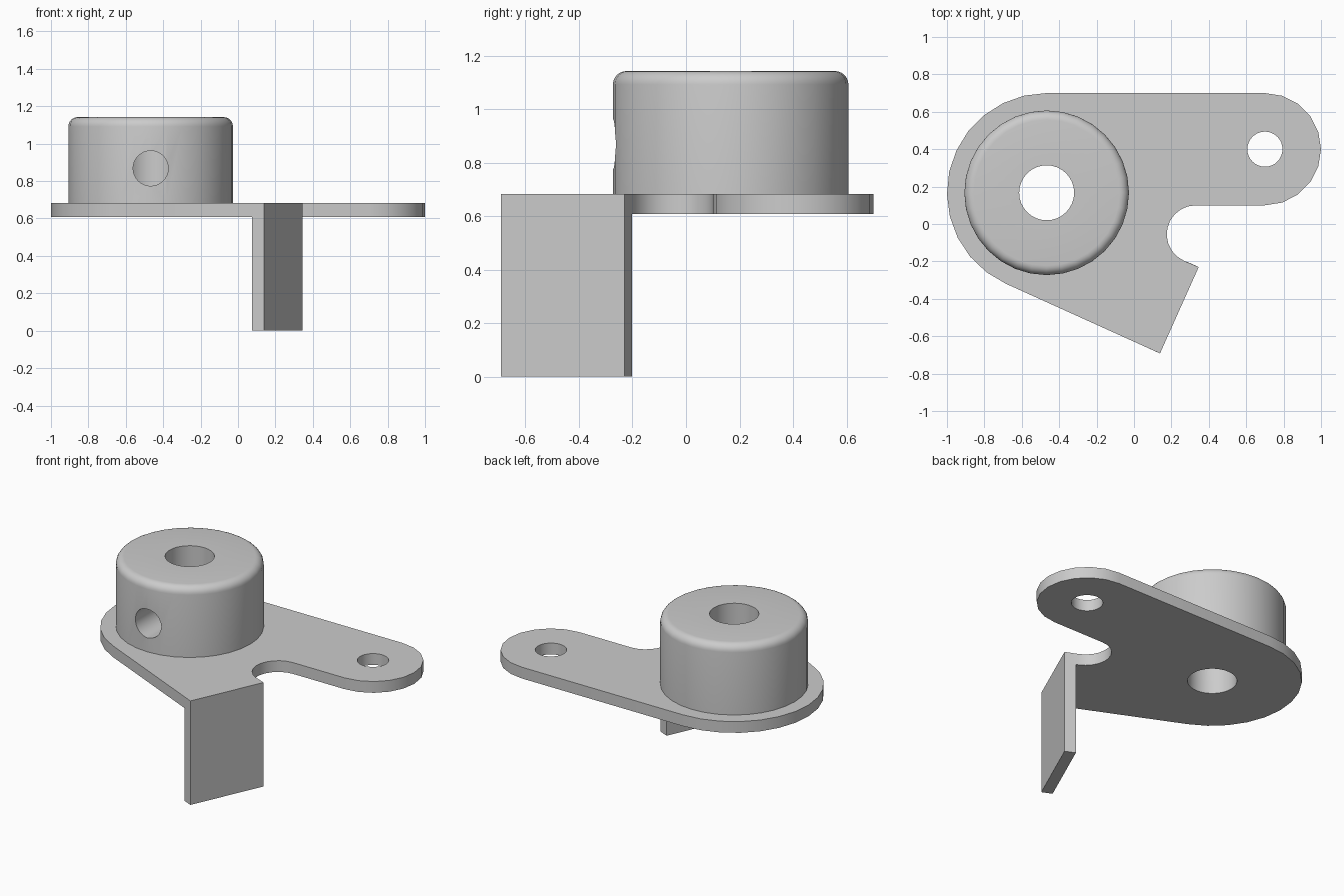
import bpy, bmesh
from math import sin, cos, pi, radians, atan2
from mathutils import Vector, Matrix

cube = bpy.data.objects.get("Cube")
if cube:
    bpy.data.objects.remove(cube)

GREY = (0.6, 0.6, 0.6, 1)
metal = bpy.data.materials.new("grey_metal")
metal.use_nodes = True
metal.diffuse_color = GREY
metal.node_tree.nodes["Principled BSDF"].inputs["Base Color"].default_value = GREY

# Main dimensions
HUB = Vector((-0.467, 0.167))
EYE = Vector((0.7, 0.4))
NOTCH = Vector((0.33, -0.055))
BOTTOM, TOP, CAP = 0.608, 0.682, 1.142
HUB_R, BORE_R, HOLE_R, ROUND = 0.44, 0.147, 0.094, 0.05
TAB_OUT, TAB_IN = Vector((0.139, -0.692)), Vector((0.346, -0.230))
along = (TAB_IN - TAB_OUT).normalized()
outward = Vector((along.y, -along.x))
THICK = 0.07


def arc(centre, r, a0, a1, n):
    return [centre + r * Vector((cos(a), sin(a)))
            for a in (radians(a0 + (a1 - a0) * i / n) for i in range(n + 1))]


def finish(bm, name):
    bmesh.ops.recalc_face_normals(bm, faces=bm.faces)
    mesh = bpy.data.meshes.new(name)
    bm.to_mesh(mesh)
    bm.free()
    mesh.materials.append(metal)
    ob = bpy.data.objects.new(name, mesh)
    bpy.context.collection.objects.link(ob)
    return ob


def prism(name, outline, z0, z1):
    bm = bmesh.new()
    face = bm.faces.new([bm.verts.new((p.x, p.y, z0)) for p in outline])
    top = bmesh.ops.extrude_face_region(bm, geom=[face])["geom"]
    bmesh.ops.translate(bm, vec=(0, 0, z1 - z0),
                        verts=[v for v in top if isinstance(v, bmesh.types.BMVert)])
    return finish(bm, name)


def select(ob):
    bpy.ops.object.select_all(action='DESELECT')
    ob.select_set(True)
    bpy.context.view_layer.objects.active = ob


def drill(ob, r, depth, matrix):
    # Cut a round hole, then discard the cutter
    bm = bmesh.new()
    bmesh.ops.create_cone(bm, cap_ends=True, segments=32, radius1=r, radius2=r,
                          depth=depth, matrix=matrix)
    cutter = finish(bm, "cutter")
    cutter.hide_render = True
    mod = ob.modifiers.new("hole", 'BOOLEAN')
    mod.operation = 'DIFFERENCE'
    mod.solver = 'EXACT'
    mod.object = cutter
    select(ob)
    bpy.ops.object.modifier_apply(modifier=mod.name)
    bpy.data.objects.remove(cutter)


def smooth(ob):
    select(ob)
    bpy.ops.object.shade_smooth_by_angle(angle=radians(30))


# Base plate: rounded ends, a round notch and a straight slanted end
slant = math_angle = atan2(along.y, along.x) * 180 / pi
outline = (arc(HUB, 0.533, 90, 180 + slant, 12)
           + [TAB_OUT, TAB_IN]
           + arc(NOTCH, 0.155, 180 + slant, 90, 10)
           + arc(EYE, 0.3, -90, 90, 10))
plate = prism("base_plate", outline, BOTTOM, TOP)
for centre, r in ((HUB, BORE_R), (EYE, HOLE_R)):
    drill(plate, r, 0.4, Matrix.Translation((centre.x, centre.y, TOP)))
smooth(plate)

# Tab bent down from the slanted end
inner = -outward * THICK
prism("bent_tab", [TAB_OUT, TAB_IN, TAB_IN + inner, TAB_OUT + inner], 0, BOTTOM)

# Hub: lathed collar with a rounded top rim
profile = ([Vector((BORE_R, TOP)), Vector((HUB_R, TOP))]
           + arc(Vector((HUB_R - ROUND, CAP - ROUND)), ROUND, 0, 90, 6)
           + [Vector((BORE_R, CAP))])
bm = bmesh.new()
ring = [bm.verts.new((HUB.x + p.x, HUB.y, p.y)) for p in profile]
edges = [bm.edges.new((a, b)) for a, b in zip(ring, ring[1:] + ring[:1])]
bmesh.ops.spin(bm, geom=ring + edges, cent=(HUB.x, HUB.y, 0), axis=(0, 0, 1),
               angle=2 * pi, steps=32, use_merge=True)
bmesh.ops.remove_doubles(bm, verts=bm.verts, dist=0.0001)
hub = finish(bm, "hub")

# Set-screw hole through the front wall into the bore
drill(hub, HOLE_R, 0.6, Matrix.Translation((HUB.x, HUB.y - 0.3, 0.868))
      @ Matrix.Rotation(pi / 2, 4, 'X'))
smooth(hub)
